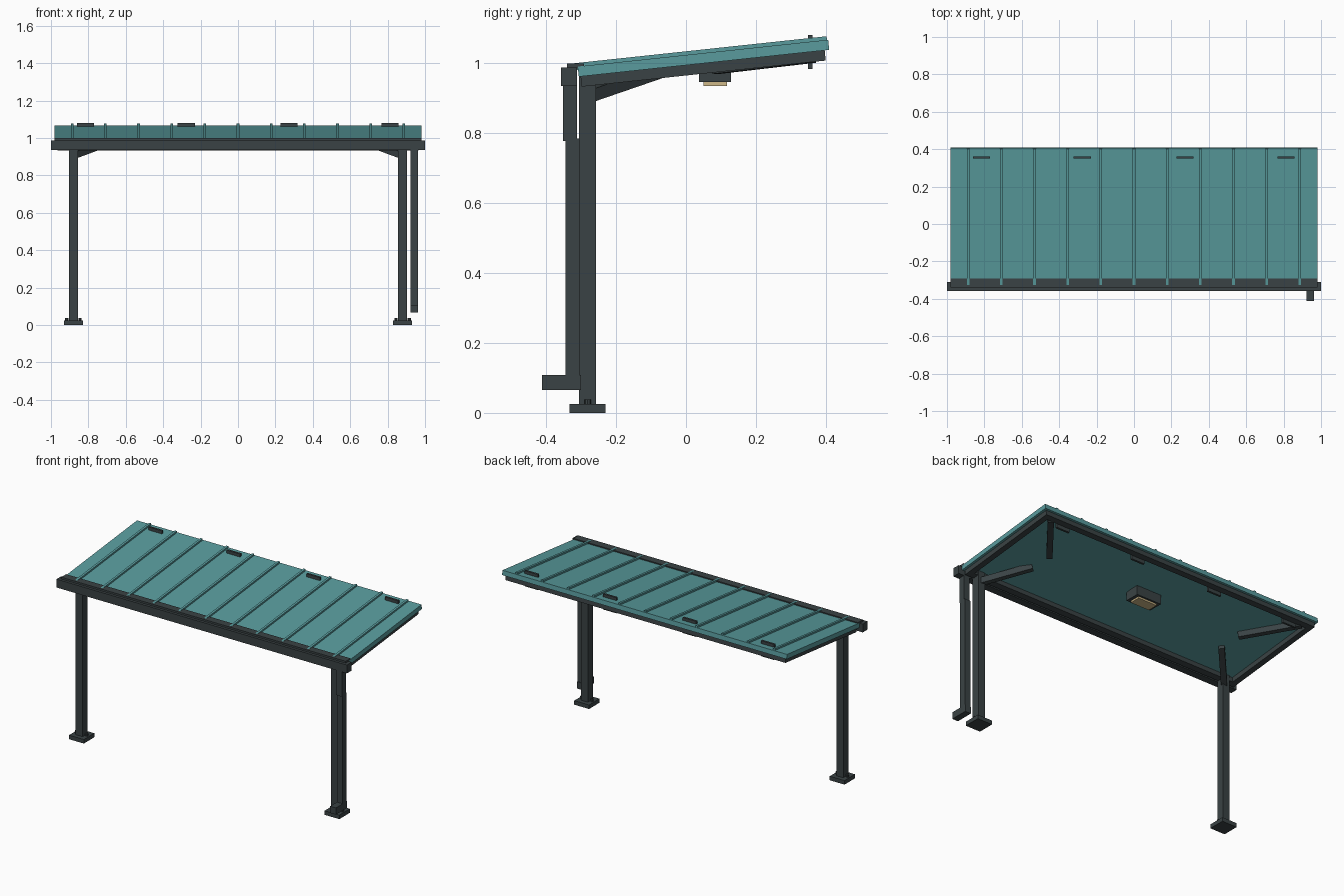
import bpy, math
from mathutils import Vector

if "Cube" in bpy.data.objects:
    bpy.data.objects.remove(bpy.data.objects["Cube"])


def material(name, rgb):
    m = bpy.data.materials.new(name)
    m.diffuse_color = (*rgb, 1)
    m.use_nodes = True
    m.node_tree.nodes["Principled BSDF"].inputs["Base Color"].default_value = m.diffuse_color
    return m


DARK = material("dark_metal", (0.042, 0.055, 0.058))
TEAL = material("teal_sheet", (0.10, 0.33, 0.34))
LENS = material("warm_lens", (0.62, 0.48, 0.25))
SLOPE = 0.107
PITCH = math.atan(SLOPE)


def box(name, lo, hi, mat=DARK, pitch=0.0):
    """Box from corner to corner, optionally pitched about x."""
    lo, hi = Vector(lo), Vector(hi)
    bpy.ops.mesh.primitive_cube_add(size=1, location=(lo + hi) / 2)
    o = bpy.context.object
    o.name = name
    o.scale = hi - lo
    o.rotation_euler.x = pitch
    o.data.materials.append(mat)
    return o


def sloped(name, x0, x1, y0, y1, top, height, mat=DARK):
    """Box lying along the roof slope; top is its height at y = 0.05."""
    yc = (y0 + y1) / 2
    zc = top - height / 2 + SLOPE * (yc - 0.05)
    half = (y1 - y0) / 2
    return box(name, (x0, yc - half, zc - height / 2),
               (x1, yc + half, zc + height / 2), mat, PITCH)


def strut(name, a, b, w, h):
    """Square bar between two points."""
    a, b = Vector(a), Vector(b)
    d = b - a
    o = box(name, (-w / 2, -d.length / 2, -h / 2), (w / 2, d.length / 2, h / 2))
    o.location = (a + b) / 2
    o.rotation_euler = (math.atan2(d.z, math.hypot(d.x, d.y)), 0, math.atan2(-d.x, d.y))
    return o


# roof sheet with standing seams
sloped("roof_sheet", -0.98, 0.98, -0.31, 0.41, 1.0285, 0.029, TEAL)
for i in range(11):
    x = -0.887 + i * 0.1774
    sloped(f"roof_seam_{i}", x - 0.007, x + 0.007, -0.328, 0.405, 1.039, 0.02, TEAL)

# perimeter frame under the roof
sloped("frame_front_beam", -0.965, 0.965, -0.30, -0.262, 1.001, 0.031)
sloped("frame_back_beam", -0.965, 0.965, 0.362, 0.398, 1.001, 0.031)

# flashing and gutter along the low edge
box("eave_flashing", (-0.98, -0.34, 0.984), (0.98, -0.292, 0.9985))
box("gutter", (-1, -0.357, 0.935), (1, -0.311, 0.987))

# posts, footings, bolts, braces and side beams, mirrored
for s, side in ((-1, "left"), (1, "right")):
    x = s * 0.88
    sloped(f"frame_{side}_beam", s * 0.947 - 0.018, s * 0.947 + 0.018,
           -0.30, 0.398, 1.001, 0.031)
    box(f"{side}_post", (x - 0.024, -0.306, 0.02), (x + 0.024, -0.257, 0.965))
    box(f"{side}_base_plate", (x - 0.051, -0.333, 0), (x + 0.051, -0.23, 0.025))
    for k in (-1, 1):
        bpy.ops.mesh.primitive_cylinder_add(vertices=8, radius=0.009, depth=0.017,
                                            location=(x + k * 0.035, -0.281, 0.03))
        o = bpy.context.object
        o.name = f"{side}_anchor_bolt"
        o.data.materials.append(DARK)
    strut(f"{side}_post_brace", (x, -0.275, 0.908), (s * 0.68, -0.06, 0.982), 0.034, 0.036)
    strut(f"{side}_corner_brace", (s * 0.90, 0.36, 1.018), (s * 0.68, 0.085, 0.986), 0.034, 0.034)

# snow guards through the high edge
for i, x in enumerate((-0.815, -0.277, 0.273, 0.813)):
    box(f"snow_guard_{i}", (x - 0.046, 0.349, 0.983), (x + 0.046, 0.362, 1.08))

# downspout with offset top piece and outlet
box("downspout_top", (0.922, -0.351, 0.777), (0.962, -0.311, 0.945))
box("downspout_pipe", (0.922, -0.344, 0.067), (0.962, -0.304, 0.785))
box("downspout_outlet", (0.922, -0.411, 0.066), (0.962, -0.3, 0.108))

# ceiling lamp
box("lamp_housing", (-0.085, 0.037, 0.946), (0.085, 0.129, 1.003))
box("lamp_lens", (-0.065, 0.05, 0.935), (0.065, 0.117, 0.95), LENS)
